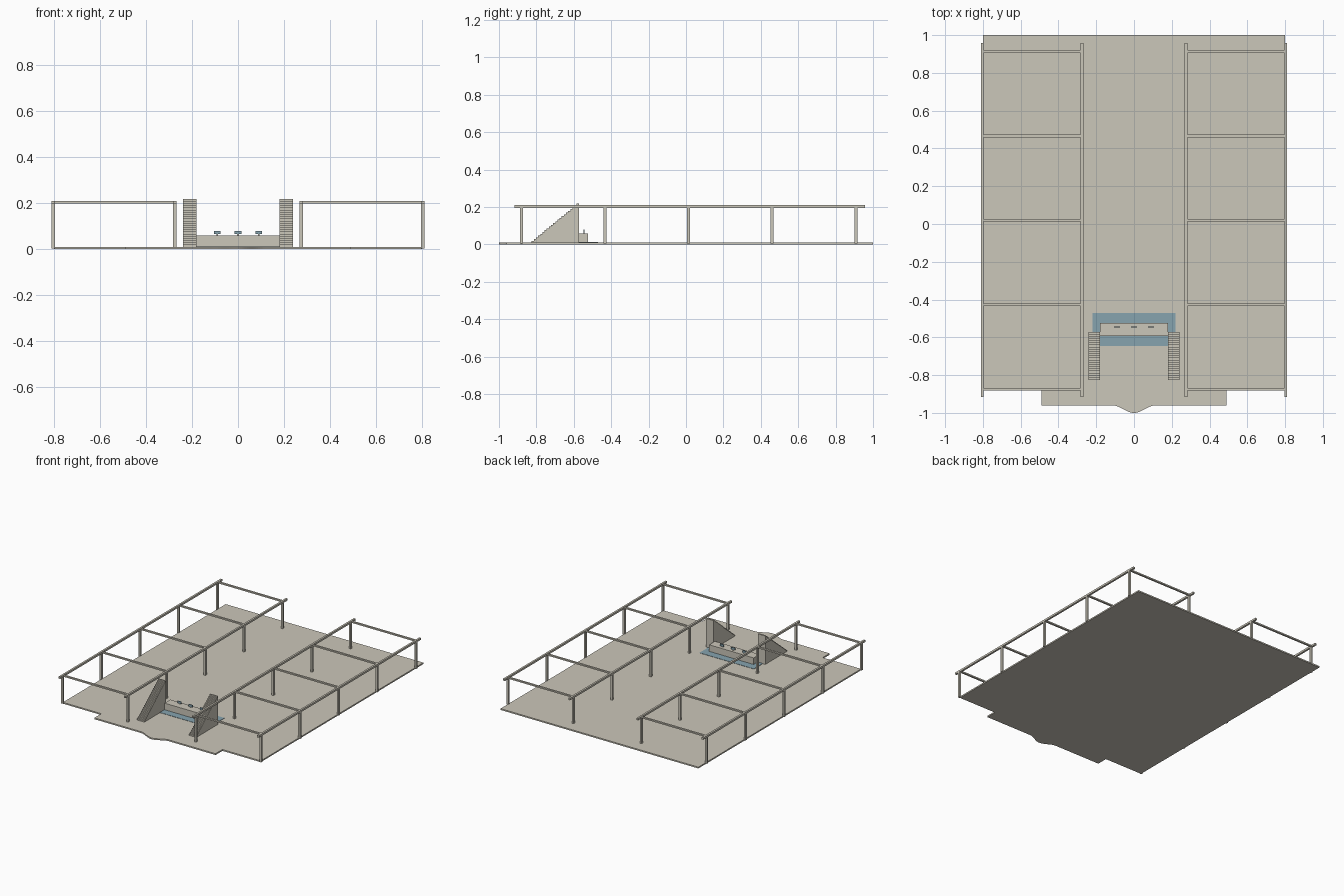
import bpy, bmesh, math

old = bpy.data.objects.get("Cube")
if old:
    bpy.data.objects.remove(old)


def material(name, rgb):
    m = bpy.data.materials.new(name)
    m.use_nodes = True
    m.diffuse_color = (*rgb, 1)
    m.node_tree.nodes["Principled BSDF"].inputs["Base Color"].default_value = (*rgb, 1)
    return m


STONE = material("warm stone", (0.60, 0.57, 0.49))
BLUE = material("soft blue", (0.24, 0.37, 0.43))


def finish(name, bm, mat):
    bmesh.ops.recalc_face_normals(bm, faces=bm.faces)
    mesh = bpy.data.meshes.new(name)
    bm.to_mesh(mesh)
    bm.free()
    mesh.materials.append(mat)
    ob = bpy.data.objects.new(name, mesh)
    bpy.context.collection.objects.link(ob)
    return ob


def box(name, x, y, z, mat=STONE):
    """Box from (low, high) pairs on each axis."""
    bm = bmesh.new()
    bmesh.ops.create_cube(bm, size=1)
    for v in bm.verts:
        for i, (lo, hi) in enumerate((x, y, z)):
            v.co[i] = lo if v.co[i] < 0 else hi
    return finish(name, bm, mat)


def prism(name, points, offset, mat=STONE):
    """Extrude a flat outline along an offset."""
    bm = bmesh.new()
    face = bm.faces.new([bm.verts.new(p) for p in points])
    new = bmesh.ops.extrude_face_region(bm, geom=[face])["geom"]
    bmesh.ops.translate(bm, vec=offset, verts=[g for g in new if isinstance(g, bmesh.types.BMVert)])
    return finish(name, bm, mat)


def around(c, half):
    return (c - half, c + half)


FLOOR = 0.01

# Floor slab with a front apron and a flared rounded lip
outline = [(0.8, 1), (-0.8, 1), (-0.8, -0.88), (-0.49, -0.88), (-0.49, -0.96)]
lip = 0.115
for i in range(25):
    t = i / 12 - 1
    outline.append((lip * t, -0.96 - 0.02 * (1 + math.cos(math.pi * t))))
outline += [(0.49, -0.96), (0.49, -0.88), (0.8, -0.88)]
prism("floor", [(x, y, 0) for x, y in outline], (0, 0, FLOOR))

# Pergola frames on both sides
rows = [-0.875 + 0.447 * i for i in range(5)]
for side, s in (("left", 1), ("right", -1)):
    for place, px in (("outer", 0.803), ("inner", 0.275)):
        box(f"{side}_{place}_beam", around(s * px, 0.007), (-0.917, 0.957), (0.196, 0.21))
        for i, y in enumerate(rows):
            box(f"{side}_{place}_post_{i + 1}", around(s * px, 0.007),
                around(y - 0.005, 0.008), (0.004, 0.198))
    for i, y in enumerate(rows):
        box(f"{side}_cross_beam_{i + 1}", around(s * 0.539, 0.264), around(y, 0.007), (0.199, 0.209))

# Solid stepped flights flanking the counter
STEPS = 22
START, END, TOP = -0.825, -0.573, 0.218
run, rise = (END - START) / STEPS, (TOP - FLOOR) / STEPS
profile = [(END, FLOOR), (START, FLOOR)]
for i in range(STEPS):
    z = FLOOR + rise * (i + 1)
    profile += [(START + run * i, z), (START + run * (i + 1), z)]
for side, x in (("left", 0.18), ("right", -0.24)):
    prism(f"{side}_stairs", [(x, y, z) for y, z in profile], (0.06, 0, 0))

# Blue floor panel, counter and screens
box("blue_floor_panel", (-0.22, 0.22), (-0.645, -0.47), (FLOOR - 0.002, FLOOR + 0.002), BLUE)
box("counter", (-0.18, 0.18), (-0.592, -0.525), (FLOOR, 0.06))
for i in range(3):
    x = 0.09 * (i - 1)
    box(f"screen_stand_{i + 1}", around(x, 0.004), around(-0.546, 0.002), (0.06, 0.067))
    box(f"screen_{i + 1}", around(x, 0.015), around(-0.546, 0.003), (0.065, 0.08), BLUE)
